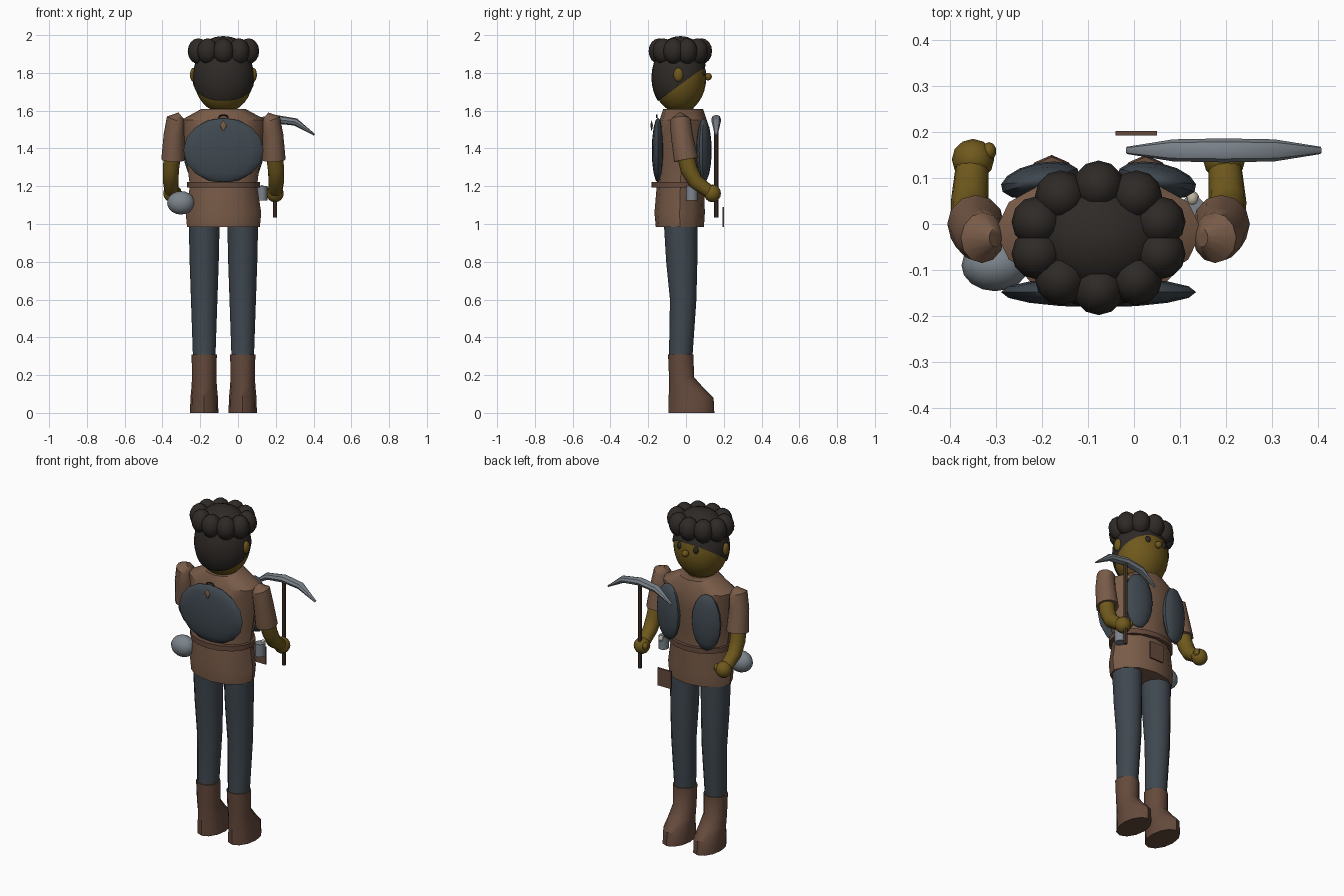
import bpy, bmesh, math
from mathutils import Vector, Matrix

if "Cube" in bpy.data.objects:
    bpy.data.objects.remove(bpy.data.objects["Cube"])

CX, CY = -0.077, -0.03   # body axis


def material(name, rgb):
    m = bpy.data.materials.new(name)
    m.diffuse_color = (*rgb, 1)
    m.use_nodes = True
    m.node_tree.nodes["Principled BSDF"].inputs["Base Color"].default_value = m.diffuse_color
    return m


SKIN = material("skin", (0.16, 0.1, 0.012))
HAIR = material("hair", (0.028, 0.023, 0.02))
CLOTH = material("brown_cloth", (0.19, 0.105, 0.065))
LEATHER = material("leather", (0.13, 0.068, 0.045))
SLATE = material("slate", (0.05, 0.065, 0.08))
METAL = material("metal", (0.2, 0.23, 0.26))
WOOD = material("wood", (0.08, 0.045, 0.03))
CREAM = material("cream", (0.5, 0.45, 0.35))


def finish(name, bm, mat, angle=40):
    bmesh.ops.recalc_face_normals(bm, faces=bm.faces[:])
    me = bpy.data.meshes.new(name)
    bm.to_mesh(me)
    bm.free()
    ob = bpy.data.objects.new(name, me)
    bpy.context.collection.objects.link(ob)
    me.materials.append(mat)
    bpy.ops.object.select_all(action='DESELECT')
    ob.select_set(True)
    bpy.context.view_layer.objects.active = ob
    bpy.ops.object.shade_smooth_by_angle(angle=math.radians(angle))
    return ob


def tube(name, pts, radii, mat, n=12, flat=False, angle=40):
    """Loft elliptical rings along a path; flat keeps the rings level."""
    bm = bmesh.new()
    pts = [Vector(p) for p in pts]
    rings = []
    for i, (p, (ra, rb)) in enumerate(zip(pts, radii)):
        t = pts[min(i + 1, len(pts) - 1)] - pts[max(i - 1, 0)]
        t = Vector((0, 0, 1)) if flat else t.normalized()
        u = Vector((0, 1, 0)).cross(t).normalized()
        v = t.cross(u)
        rings.append([bm.verts.new(p + u * ra * math.cos(k * math.tau / n) + v * rb * math.sin(k * math.tau / n))
                      for k in range(n)])
    for a, b in zip(rings, rings[1:]):
        for k in range(n):
            bm.faces.new((a[k], a[(k + 1) % n], b[(k + 1) % n], b[k]))
    bm.faces.new(rings[0])
    bm.faces.new(rings[-1])
    return finish(name, bm, mat, angle)


def stack(name, rows, mat, x=CX, n=12):
    """Level rings from rows of z, y_min, y_max, half width."""
    return tube(name, [(x, (a + b) / 2, z) for z, a, b, w in rows],
                [(w, (b - a) / 2) for z, a, b, w in rows], mat, n, True)


def ball(name, c, r, mat, seg=16, rings=10, cut=None, rot=0):
    bm = bmesh.new()
    bmesh.ops.create_uvsphere(bm, u_segments=seg, v_segments=rings, radius=1)
    bmesh.ops.transform(bm, verts=bm.verts, matrix=Matrix.Translation(c) @ Matrix.Rotation(rot, 4, 'Z')
                        @ Matrix.Diagonal((*r, 1)))
    if cut:
        bmesh.ops.bisect_plane(bm, geom=bm.verts[:] + bm.edges[:] + bm.faces[:],
                               plane_co=cut[0], plane_no=cut[1], clear_inner=True)
    return finish(name, bm, mat)


def box(name, c, size, mat):
    bm = bmesh.new()
    bmesh.ops.create_cube(bm, size=1)
    bmesh.ops.transform(bm, verts=bm.verts, matrix=Matrix.Translation(c) @ Matrix.Diagonal((*size, 1)))
    return finish(name, bm, mat)


# Head and hair cap sliced on a slant
HEAD = Vector((CX, -0.035, 1.775))
ball("head", HEAD, (0.157, 0.142, 0.187), SKIN, 24, 16)
ball("hair_cap", HEAD, (0.163, 0.148, 0.195), HAIR, 24, 16,
     cut=((CX, -0.15, 1.65), (0, -0.19, 0.26)))
ball("hair_top", (CX, CY, 1.9), (0.135, 0.115, 0.095), HAIR)
for k in range(10):
    a = math.radians(90 + 36 * k)
    ball("hair_puff", (CX + 0.14 * math.cos(a), CY + 0.112 * math.sin(a), 1.915),
         (0.056, 0.056, 0.068), HAIR, 12, 8)
stack("neck", [(1.56, -0.09, 0.04, 0.07), (1.64, -0.09, 0.04, 0.07)], SKIN)

# Face
ball("nose", (CX, 0.117, 1.78), (0.02, 0.02, 0.02), SKIN, 12, 8)
tube("mouth", [(CX + 0.035 * s, 0.093 - 0.006 * s * s, 1.727 + 0.012 * s * s) for s in (-1, -0.5, 0, 0.5, 1)],
     [(0.004, 0.004)] * 5, HAIR, 6)
for s in (-1, 1):
    ball("ear", (CX + 0.16 * s, -0.04, 1.79), (0.017, 0.026, 0.037), SKIN, 12, 8)
    ball("eye", (CX + 0.055 * s, 0.094, 1.805), (0.016, 0.012, 0.02), HAIR, 12, 8)

# Shirt, belt and vest panels
stack("shirt", [(0.985, -0.16, 0.095, 0.193), (1.06, -0.167, 0.1, 0.2), (1.2, -0.155, 0.095, 0.178),
                (1.32, -0.15, 0.1, 0.192), (1.45, -0.15, 0.115, 0.208), (1.55, -0.14, 0.11, 0.225),
                (1.61, -0.12, 0.09, 0.115)], CLOTH)
stack("belt", [(1.193, -0.183, 0.115, 0.193), (1.223, -0.183, 0.115, 0.193)], LEATHER, n=16)
ball("back_panel", (CX, -0.148, 1.39), (0.212, 0.033, 0.172), SLATE, 16, 8)
for s in (-1, 1):
    ball("vest_panel", (CX + 0.127 * s, 0.095, 1.39), (0.087, 0.038, 0.17), SLATE, 14, 8, rot=-0.2 * s)
tube("back_pendant", [(CX, -0.182, 1.492), (CX, -0.182, 1.522), (CX, -0.182, 1.547)],
     [(0.002, 0.001), (0.02, 0.008), (0.002, 0.001)], CLOTH, 6, True)
tube("back_loop", [(CX + 0.025 * math.cos(a), -0.155, 1.563 + 0.014 * math.sin(a))
                   for a in (0, 0.79, 1.57, 2.36, 3.14)], [(0.004, 0.004)] * 5, HAIR, 6)

# Arms, legs and boots, one pair per side
for s in (-1, 1):
    def X(d):
        return CX + d * s
    tube("sleeve", [(X(0.225), -0.03, 1.575), (X(0.252), -0.03, 1.553), (X(0.262), -0.022, 1.47), (X(0.267), 0.0, 1.34)],
         [(0.02, 0.02), (0.05, 0.055), (0.055, 0.058), (0.062, 0.064)], CLOTH)
    tube("forearm", [(X(0.267), -0.01, 1.4), (X(0.278), 0.015, 1.29), (X(0.28), 0.05, 1.225), (X(0.275), 0.125, 1.17)],
         [(0.046, 0.046), (0.043, 0.045), (0.041, 0.041), (0.036, 0.034)], SKIN)
    ball("hand", (X(0.273), 0.14, 1.162), (0.046, 0.045, 0.047), SKIN, 12, 8)
    ball("thumb", (X(0.238), 0.158, 1.172), (0.016, 0.02, 0.022), SKIN, 10, 6)
    stack("trouser_leg", [(0.31, -0.09, 0.035, 0.06), (0.6, -0.085, 0.055, 0.07),
                          (0.8, -0.105, 0.06, 0.077), (1.02, -0.118, 0.06, 0.082)], SLATE, X(0.102))
    stack("boot", [(0, -0.093, 0.15, 0.075), (0.08, -0.092, 0.146, 0.073), (0.13, -0.09, 0.095, 0.068),
                   (0.19, -0.09, 0.042, 0.064), (0.31, -0.095, 0.04, 0.067)], LEATHER, X(0.102))

# Pickaxe in the hand
PX, PY = 0.195, 0.16
tube("pickaxe_handle", [(PX, PY, 1.035), (PX, PY, 1.57)], [(0.011, 0.011)] * 2, WOOD, 8)
tube("pickaxe_head", [(PX + x, PY, z) for x, z in ((-0.21, 1.472), (-0.11, 1.54), (0, 1.555), (0.11, 1.54), (0.21, 1.472))],
     [(0.005, 0.008), (0.02, 0.024), (0.023, 0.026), (0.02, 0.024), (0.005, 0.008)], METAL, 8)

# Belt gear: canteen, flask with stopper, pouch flap
ball("canteen", (-0.302, -0.09, 1.112), (0.073, 0.056, 0.062), METAL)
stack("flask", [(1.125, 0.0, 0.062, 0.028), (1.2, 0.0, 0.062, 0.028)], METAL, 0.127)
ball("flask_stopper", (0.127, 0.055, 1.19), (0.015, 0.017, 0.017), CREAM, 10, 6)
box("pouch_flap", (0.005, 0.197, 1.037), (0.09, 0.01, 0.105), LEATHER)
